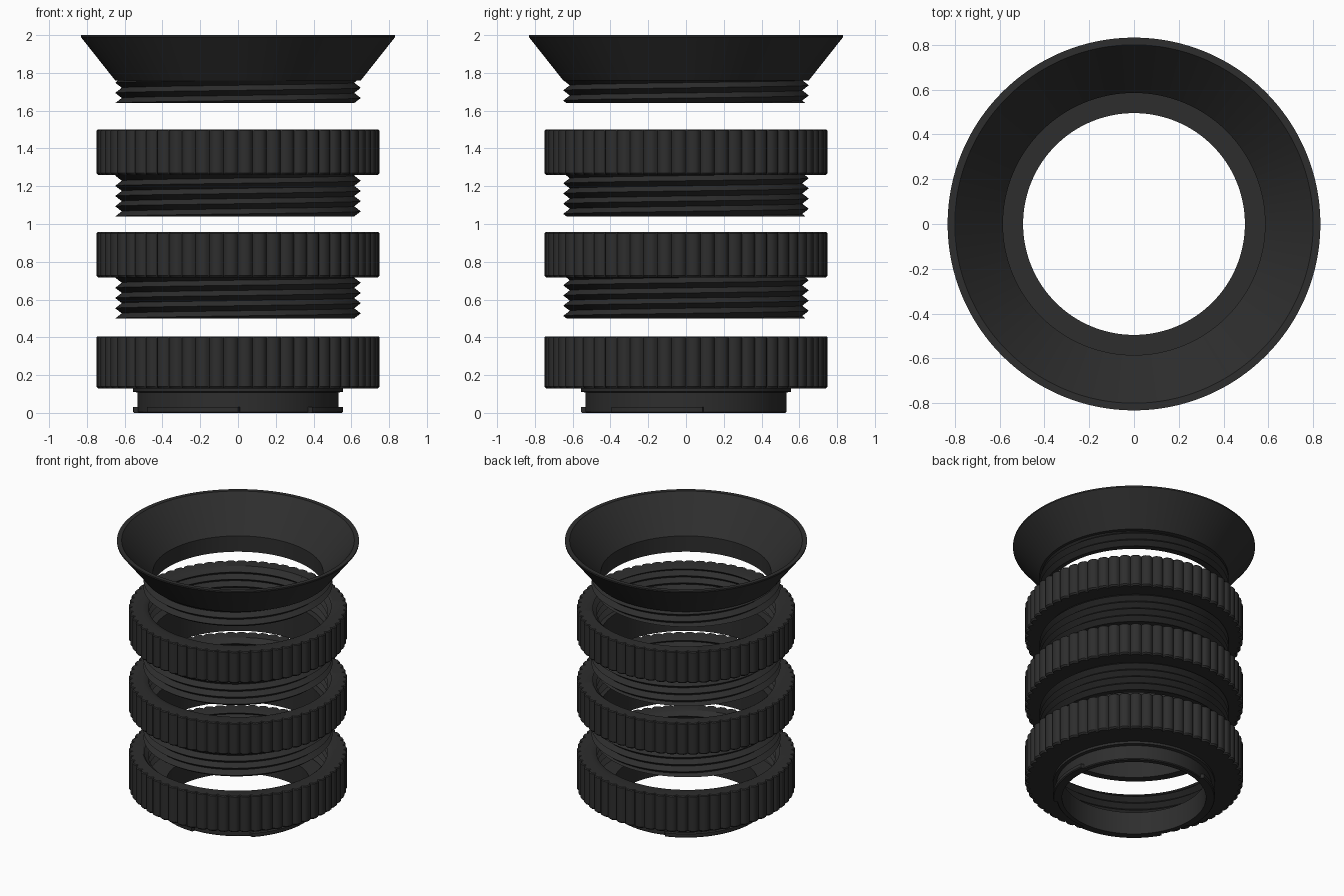
import bpy, bmesh, math

if "Cube" in bpy.data.objects:
    bpy.data.objects.remove(bpy.data.objects["Cube"])

COLUMNS = 360            # steps around the axis, six per grip rib
PITCH = 0.054            # thread pitch
ROOT, TIP = 0.615, 0.65  # thread radii
BORE = 0.585             # clear inner radius
GRIP = 0.75              # outer radius of the ribbed rings
RIB = (0.022, 0.006, 0, 0, 0, 0.006)
TABS = ((-45, 9), (110, 185), (210, 270))

black = bpy.data.materials.new("matte black")
black.use_nodes = True
colour = (0.027, 0.027, 0.027, 1)
black.diffuse_color = colour
bsdf = black.node_tree.nodes["Principled BSDF"]
bsdf.inputs["Base Color"].default_value = colour
bsdf.inputs["Roughness"].default_value = 0.7


def thread(i, z0, z1):
    """Section of a helical thread at column i, from z0 up to z1."""
    turn = i / COLUMNS
    points = []
    for k in range(-3, int(2 * (z1 - z0) / PITCH) + 4):
        z = min(max(z0 + PITCH * (k / 2 + turn), z0), z1)
        wave = 1 - abs(2 * (((z - z0) / PITCH - turn) % 1) - 1)
        points.append((ROOT + (TIP - ROOT) * wave, z))
    return points


def grip(i, z0, z1):
    """Section of the ribbed outer wall, with softened edges."""
    r = GRIP - RIB[i % len(RIB)]
    return [(r - 0.01, z0), (r, z0 + 0.01), (r, z1 - 0.006), (r - 0.006, z1)]


def revolve(name, section):
    """Sweep a closed section, which may vary by column, around z."""
    bm = bmesh.new()
    columns = []
    for i in range(COLUMNS + 1):
        a = 2 * math.pi * i / COLUMNS
        columns.append([bm.verts.new((r * math.cos(a), r * math.sin(a), z))
                        for r, z in section(i)])
    for c, d in zip(columns, columns[1:]):
        for j in range(len(c)):
            n = (j + 1) % len(c)
            bm.faces.new((c[j], d[j], d[n], c[n]))
    bmesh.ops.remove_doubles(bm, verts=bm.verts, dist=0.00005)
    bmesh.ops.recalc_face_normals(bm, faces=bm.faces)
    mesh = bpy.data.meshes.new(name)
    bm.to_mesh(mesh)
    bm.free()
    mesh.materials.append(black)
    obj = bpy.data.objects.new(name, mesh)
    bpy.context.collection.objects.link(obj)
    bpy.ops.object.select_all(action='DESELECT')
    obj.select_set(True)
    bpy.context.view_layer.objects.active = obj
    bpy.ops.object.shade_smooth_by_angle(angle=math.radians(30))


def hood(i):
    return ([(BORE, 1.64)] + thread(i, 1.64, 1.76)
            + [(0.65, 1.76), (0.832, 1.99), (0.832, 2.0), (0.80, 2.0), (BORE, 1.76)])


def tube(base, shoulder, top):
    """Extension ring: male thread below, ribbed grip with female thread above."""
    def section(i):
        return ([(BORE, base)] + thread(i, base, shoulder) + grip(i, shoulder, top)
                + [(0.655, top)] + thread(i, shoulder + 0.03, top - 0.008)[::-1]
                + [(BORE, shoulder + 0.03)])
    return section


def mount(i):
    """Bayonet ring: locking tabs, neck and flange under the ribbed grip."""
    angle = i * 360 / COLUMNS
    on_tab = any(a <= angle <= b or a <= angle - 360 <= b for a, b in TABS)
    tab = 0.556 if on_tab else 0.533
    return ([(0.495, 0), (tab - 0.006, 0), (tab, 0.006), (tab, 0.03), (0.533, 0.031),
             (0.533, 0.108), (0.556, 0.112), (0.556, 0.13)] + grip(i, 0.13, 0.405)
            + [(0.655, 0.405)] + thread(i, 0.17, 0.397)[::-1] + [(0.495, 0.17)])


revolve("flared_hood", hood)
revolve("upper_extension_ring", tube(1.04, 1.26, 1.5))
revolve("lower_extension_ring", tube(0.5, 0.717, 0.957))
revolve("bayonet_mount_ring", mount)
